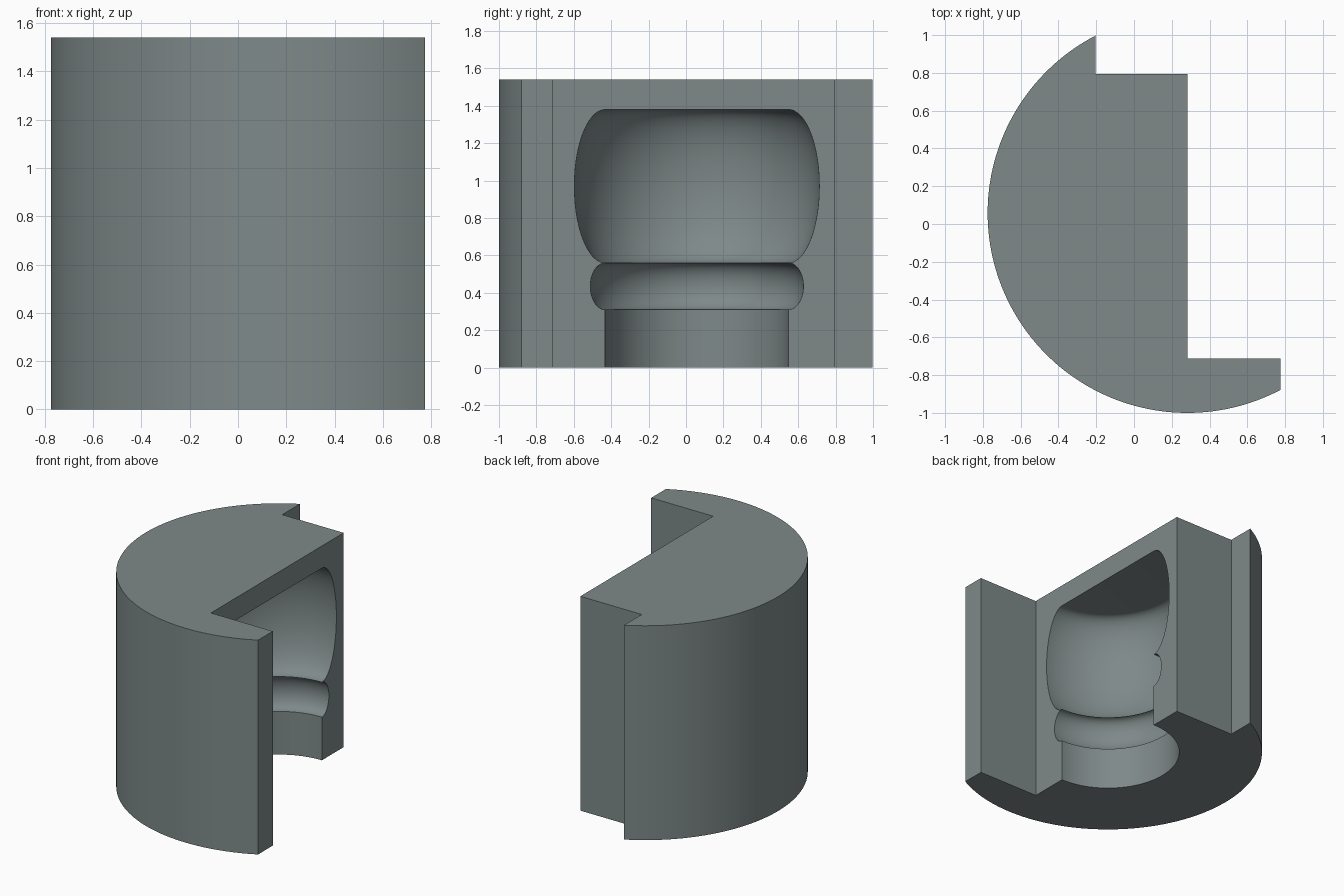
import bpy
import bmesh
import math

if "Cube" in bpy.data.objects:
    bpy.data.objects.remove(bpy.data.objects["Cube"])

CX, CY, R, H = 0.283, 0.058, 1.058, 1.54   # shared axis, outer radius, height
STEP_BACK, STEP_FRONT = 0.795, -0.712      # inner faces of the two lap joints
X_BACK, X_FRONT = -0.205, 0.775            # ends of the two lap joints


def new_object(name, bm):
    bmesh.ops.recalc_face_normals(bm, faces=bm.faces)
    mesh = bpy.data.meshes.new(name)
    bm.to_mesh(mesh)
    bm.free()
    ob = bpy.data.objects.new(name, mesh)
    bpy.context.collection.objects.link(ob)
    return ob


def half_oval(z0, z1, r, bulge, n):
    """Profile of an outward bulge between two heights."""
    pts = []
    for i in range(n + 1):
        a = math.pi * i / n
        pts.append((r + bulge * math.sin(a),
                    (z0 + z1) / 2 - (z1 - z0) / 2 * math.cos(a)))
    return pts


# Half-mould body: arc outline with stepped lap joints, extruded upward
a0 = math.acos((X_BACK - CX) / R)
a1 = 2 * math.pi - math.acos((X_FRONT - CX) / R)
outline = [(CX + R * math.cos(a0 + (a1 - a0) * i / 96),
            CY + R * math.sin(a0 + (a1 - a0) * i / 96)) for i in range(97)]
outline += [(X_FRONT, STEP_FRONT), (CX, STEP_FRONT),
            (CX, STEP_BACK), (X_BACK, STEP_BACK)]
bm = bmesh.new()
base = bm.faces.new([bm.verts.new((x, y, 0)) for x, y in outline])
top = bmesh.ops.extrude_face_region(bm, geom=[base])
bmesh.ops.translate(bm, vec=(0, 0, H),
                    verts=[v for v in top["geom"] if isinstance(v, bmesh.types.BMVert)])
body = new_object("mould_half", bm)

# Cavity: straight neck, rounded collar and rounded chamber, lathed
profile = [(0.49, -0.1)]
profile += half_oval(0.31, 0.56, 0.49, 0.08, 20)
profile += half_oval(0.56, 1.38, 0.49, 0.165, 36)[1:]
SEG = 96
bm = bmesh.new()
rings = []
for r, z in profile:
    rings.append([bm.verts.new((CX + r * math.cos(2 * math.pi * (i + 0.5) / SEG),
                                CY + r * math.sin(2 * math.pi * (i + 0.5) / SEG), z))
                  for i in range(SEG)])
for lo, hi in zip(rings, rings[1:]):
    for i in range(SEG):
        j = (i + 1) % SEG
        bm.faces.new((lo[i], lo[j], hi[j], hi[i]))
bm.faces.new(rings[0])
bm.faces.new(rings[-1])
cutter = new_object("cavity_cutter", bm)
cutter.hide_render = True

# Carve the cavity, then drop the cutter
cut = body.modifiers.new("cavity", "BOOLEAN")
cut.operation = "DIFFERENCE"
cut.solver = "EXACT"
cut.object = cutter
bpy.context.view_layer.objects.active = body
body.select_set(True)
bpy.ops.object.modifier_apply(modifier=cut.name)
bpy.data.objects.remove(cutter)

# Colour and shading
grey = bpy.data.materials.new("slate grey")
grey.diffuse_color = (0.21, 0.25, 0.25, 1)
grey.use_nodes = True
grey.node_tree.nodes["Principled BSDF"].inputs["Base Color"].default_value = grey.diffuse_color
body.data.materials.clear()
body.data.materials.append(grey)
for p in body.data.polygons:
    p.material_index = 0
bpy.ops.object.shade_smooth_by_angle(angle=math.radians(30))
